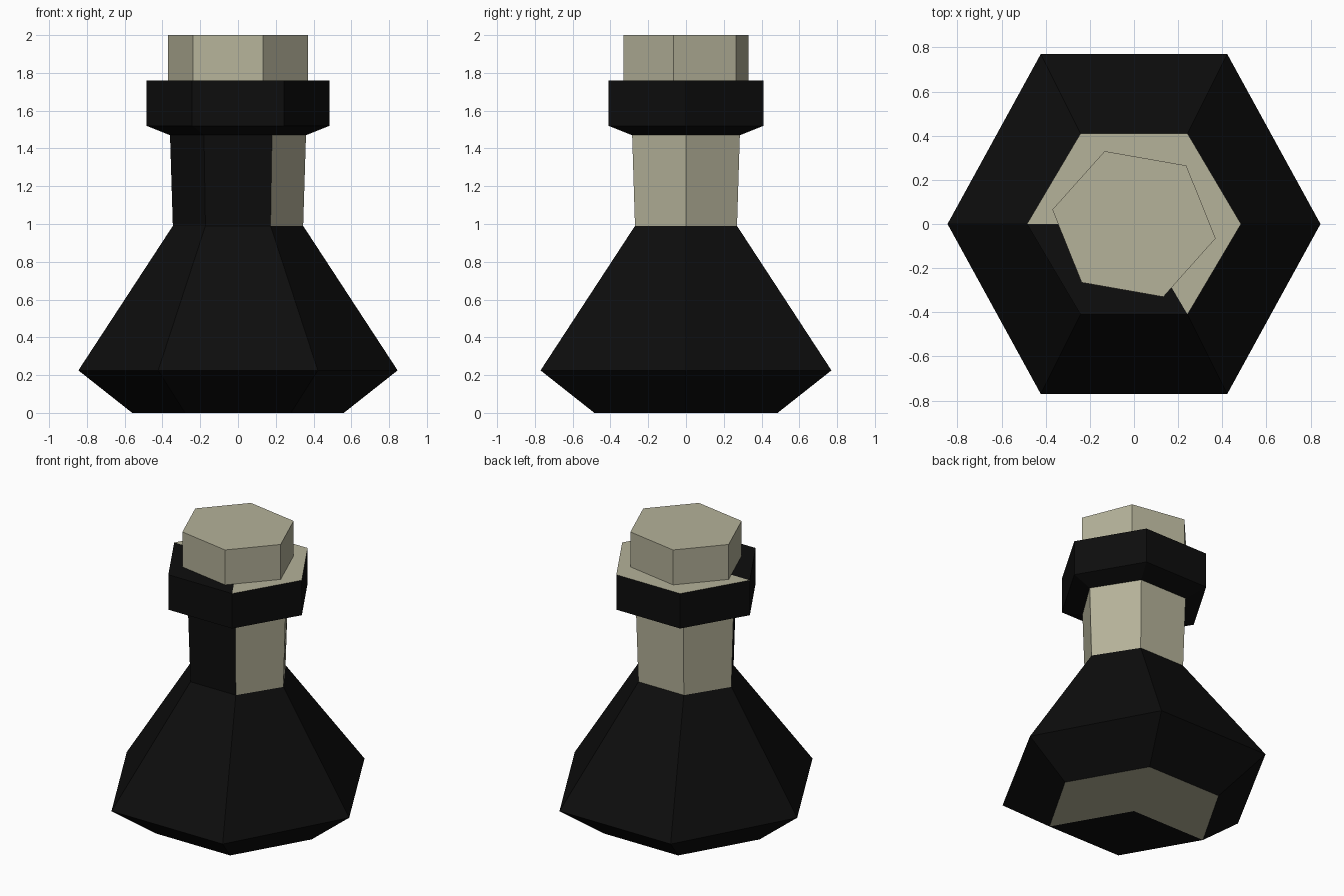
import bpy, math

if "Cube" in bpy.data.objects:
    bpy.data.objects.remove(bpy.data.objects["Cube"])


def material(name, rgb):
    m = bpy.data.materials.new(name)
    m.diffuse_color = (*rgb, 1)
    m.use_nodes = True
    m.node_tree.nodes["Principled BSDF"].inputs["Base Color"].default_value = m.diffuse_color
    return m


black = material("black glass", (0.004, 0.004, 0.004))
beige = material("pale beige", (0.46, 0.445, 0.32))


def hexagon(r, z):
    """Hexagon with points on the x axis, slightly uneven in y."""
    x, y = r / 2, r - 0.075
    return [(r, 0, z), (x, y, z), (-x, y, z), (-r, 0, z), (-x, -y, z), (x, -y, z)]


def loft(name, rings, mats):
    """Skin a stack of hexagons; both ends are closed with triangle fans."""
    verts = [v for ring in rings for v in ring]
    n = len(rings)
    low, high = len(verts), len(verts) + 1
    verts += [(0, 0, rings[0][0][2]), (0, 0, rings[-1][0][2])]
    faces = []
    for i in range(6):
        j = (i + 1) % 6
        faces.append((low, j, i))
        for k in range(n - 1):
            a, b = k * 6, k * 6 + 6
            faces.append((a + i, a + j, b + j, b + i))
        faces.append((high, (n - 1) * 6 + i, (n - 1) * 6 + j))
    mesh = bpy.data.meshes.new(name)
    mesh.from_pydata(verts, [], faces)
    for m in mats:
        mesh.materials.append(m)
    mesh.update()
    ob = bpy.data.objects.new(name, mesh)
    bpy.context.collection.objects.link(ob)
    return ob


# Bottle: base, flared body, neck and collar
profile = [(0.56, 0), (0.845, 0.225), (0.345, 0.99), (0.36, 1.47),
           (0.485, 1.52), (0.485, 1.76)]
bottle = loft("bottle", [hexagon(r, z) for r, z in profile], [black, beige])

# Underside, neck and rim top are beige, except the two front-left sectors
for f in bottle.data.polygons:
    c = f.center
    end_cap = abs(f.normal.z) > 0.99
    neck = 1.0 < c.z < 1.45
    angle = math.degrees(math.atan2(c.y, c.x)) % 360
    if (end_cap or neck) and not 180 < angle < 300:
        f.material_index = 1

# Stopper: twisted hexagon on top
half = [(0.37, -0.065), (0.237, 0.265), (-0.133, 0.33)]
outline = half + [(-x, -y) for x, y in half]
loft("stopper", [[(x, y, z) for x, y in outline] for z in (1.75, 2.0)], [beige])
